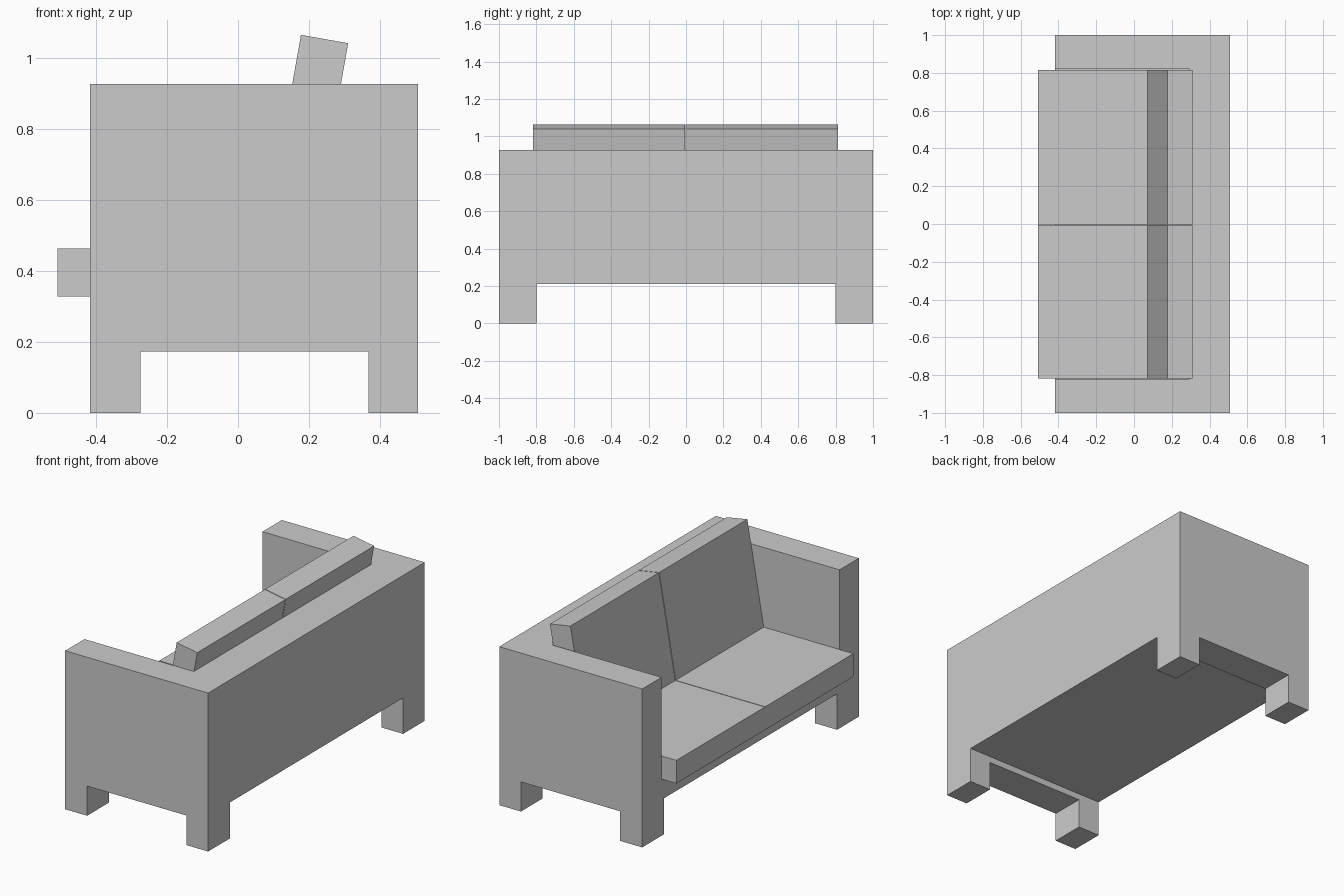
import bpy, bmesh, math
from mathutils import Matrix, Vector

if "Cube" in bpy.data.objects:
    bpy.data.objects.remove(bpy.data.objects["Cube"])


def box(name, lo, hi):
    """Axis-aligned box between two corners."""
    lo, hi = Vector(lo), Vector(hi)
    bm = bmesh.new()
    bmesh.ops.create_cube(bm, size=1.0)
    bmesh.ops.scale(bm, vec=hi - lo, verts=bm.verts)
    bmesh.ops.translate(bm, vec=(lo + hi) / 2, verts=bm.verts)
    mesh = bpy.data.meshes.new(name)
    bm.to_mesh(mesh)
    bm.free()
    ob = bpy.data.objects.new(name, mesh)
    bpy.context.collection.objects.link(ob)
    return ob


# Frame: one block holding arms, back, base and legs
frame = box("sofa_frame", (-0.417, -1, 0), (0.507, 1, 0.926))

# Carve the seat well, the space under the base and the gap under the arms
cutters = [
    box("seat_well_cutter", (-0.7, -0.822, 0.327), (0.29, 0.822, 1.2)),
    box("base_gap_cutter", (-0.7, -0.8, -0.2), (0.8, 0.8, 0.21)),
    box("arm_gap_cutter", (-0.275, -1.3, -0.2), (0.367, 1.3, 0.173)),
]
for c in cutters:
    mod = frame.modifiers.new(c.name, 'BOOLEAN')
    mod.operation = 'DIFFERENCE'
    mod.solver = 'EXACT'
    mod.object = c
    c.hide_render = True
bpy.context.view_layer.update()
graph = bpy.context.evaluated_depsgraph_get()
carved = bpy.data.meshes.new_from_object(frame.evaluated_get(graph))
frame.modifiers.clear()
frame.data = carved
for c in cutters:
    bpy.data.objects.remove(c)

# Cushions: two seats and two leaning backs with a hairline gap between
tilt = math.radians(10)
for side, y0, y1 in (("right", -0.819, -0.006), ("left", -0.002, 0.814)):
    box("seat_cushion_" + side, (-0.508, y0, 0.327), (0.29, y1, 0.462))
    back = box("back_cushion_" + side, (0, y0, 0), (0.135, y1, 0.611))
    back.data.transform(Matrix.Translation((0.071, 0, 0.462)) @ Matrix.Rotation(tilt, 4, 'Y'))
